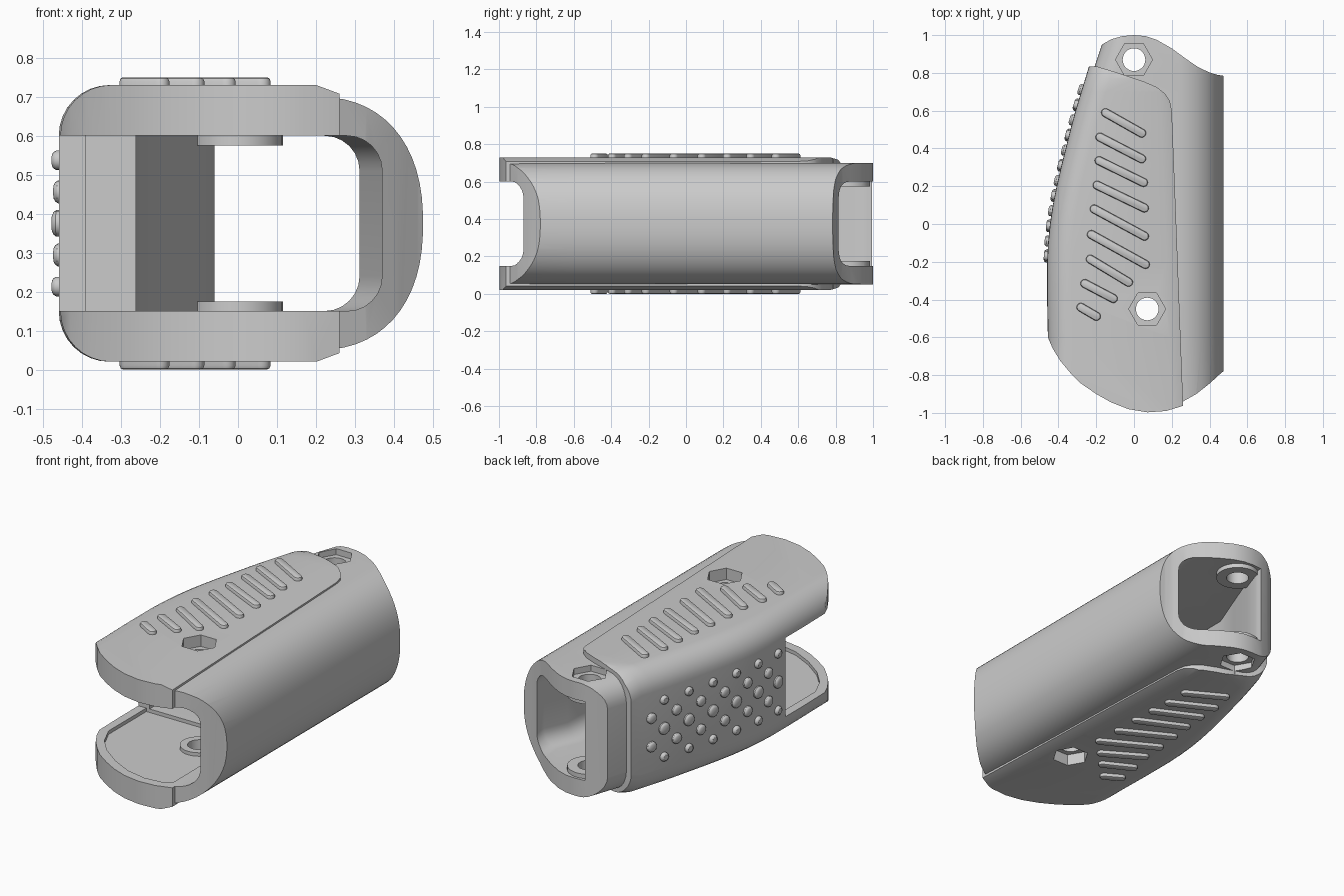
import bpy, bmesh, math
from mathutils import Vector, Matrix

if "Cube" in bpy.data.objects:
    bpy.data.objects.remove(bpy.data.objects["Cube"])

ZC = 0.375


def loft(bm, rings):
    """Skin a list of equal-length closed rings and cap both ends."""
    vs = [[bm.verts.new(p) for p in r] for r in rings]
    n = len(vs[0])
    faces = [bm.faces.new((a[i], a[(i + 1) % n], b[(i + 1) % n], b[i]))
             for a, b in zip(vs, vs[1:]) for i in range(n)]
    faces += [bm.faces.new(vs[0]), bm.faces.new(vs[-1])]
    bmesh.ops.recalc_face_normals(bm, faces=faces)


def make(name, *parts):
    bm = bmesh.new()
    for rings in parts:
        loft(bm, rings)
    me = bpy.data.meshes.new(name)
    bm.to_mesh(me)
    bm.free()
    ob = bpy.data.objects.new(name, me)
    bpy.context.collection.objects.link(ob)
    return ob


def prism(pts, z0, z1):
    return [[(x, y, z) for x, y in pts] for z in (z0, z1)]


def disc(cx, cy, r, z0, z1, n=32):
    return prism([(cx + r * math.cos(2 * math.pi * i / n),
                   cy + r * math.sin(2 * math.pi * i / n)) for i in range(n)], z0, z1)


def boolean(ob, tool, op):
    tool.hide_render = True
    m = ob.modifiers.new(op, 'BOOLEAN')
    m.operation, m.object, m.solver = op, tool, 'EXACT'
    bpy.context.view_layer.objects.active = ob
    bpy.ops.object.modifier_apply(modifier=m.name)
    bpy.data.objects.remove(tool)


def smooth(ob, deg=30):
    bpy.ops.object.select_all(action='DESELECT')
    ob.select_set(True)
    bpy.context.view_layer.objects.active = ob
    bpy.ops.object.shade_smooth_by_angle(angle=math.radians(deg))


# Left side curve of the grip, x as a function of y
LEFT = [(-1.1, -.455), (-.6, -.456), (-.4, -.46), (-.2, -.46), (-.1, -.455), (0, -.445), (.1, -.43),
        (.2, -.41), (.3, -.387), (.4, -.362), (.5, -.337), (.6, -.31), (.7, -.28),
        (.77, -.258), (.84, -.237), (.95, -.2), (1.05, -.165)]


def left(y):
    for (y0, x0), (y1, x1) in zip(LEFT, LEFT[1:]):
        if y <= y1:
            return x0 + (x1 - x0) * (y - y0) / (y1 - y0)
    return LEFT[-1][1]


def section(y, xl, right, h):
    """Cross-section: rounded left corner, given upper right profile, mirrored in z."""
    r = .13
    top = [(xl + r - r * math.cos(a), h - r + r * math.sin(a))
           for a in [math.pi / 2 * i / 8 for i in range(9)]] + right
    return [(x, y, ZC + z) for x, z in top] + [(x, y, ZC - z) for x, z in reversed(top)]


# Inner sleeve: super-elliptic right side, trimmed by its plan outline
curve = []
for i in range(1, 15):
    a = math.pi / 2 * (1 - i / 14.5)
    curve.append((.2 + .275 * max(math.cos(a), 0) ** .87, .325 * math.sin(a) ** .87))
sleeve = make("grip_body", [section(y, x + .03, curve, .325) for y, x in LEFT])
boolean(sleeve, make("sleeve_trim", prism(
    [(-.7, .945), (-.17, .95), (-.12, .978), (-.06, .995), (0, 1), (.06, .995), (.12, .975),
     (.2, .93), (.27, .878), (.34, .83), (.4, .802), (.44, .79), (.5, .78),
     (.5, -.76), (.46, -.79), (.4, -.845), (.33, -.9), (.25, -.945), (.1, -.93),
     (-.2, -.8), (-.42, -.5), (-.7, -.4)], -.3, 1)), 'INTERSECT')

# Outer cover shell on the left, with a bevelled edge on top
rings = []
for y, x in LEFT[:-2]:
    xr = .2 + .06 * (.62 - y) / 1.58
    h = .355 - max(0, y - .77) * .3
    rings.append(section(y, x, [(xr - .06, h), (xr, h - .022)], h))
cover = make("cover", rings)
arc = [(-.7, -.595), (-.456, -.6), (-.43, -.66), (-.39, -.725), (-.34, -.785), (-.28, -.845),
       (-.2, -.9), (-.12, -.945), (-.03, -.98), (.07, -.997), (.17, -.99), (.262, -.962)]
boolean(cover, make("cover_trim", prism(
    arc + [(.2, .6), (.19, .65), (.165, .69), (.12, .725), (.05, .755), (-.1, .805),
           (-.2, .835), (-.7, .836)], -.3, 1)), 'INTERSECT')
boolean(sleeve, cover, 'UNION')
body = sleeve

# Through cavity, open on the left at the front, right corners rounded
STATIONS = [(-1.2, -.8, .37), (-.75, -.8, .37), (-.6, -.8, .312), (-.243, -.8, .312),
            (-.24, -.39, .312), (0, -.39, .312), (.004, -.262, .312), (.42, -.258, .312),
            (.62, -.18, .312), (.75, -.13, .37), (.95, -.06, .37), (1.2, -.06, .37)]
rings = []
for y, xl, xr in STATIONS:
    r = .09
    top = [(xl, .225)] + [(xr - r + r * math.sin(a), .225 - r + r * math.cos(a))
                          for a in [math.pi / 2 * i / 6 for i in range(7)]]
    rings.append([(x, y, ZC + z) for x, z in top] + [(x, y, ZC - z) for x, z in reversed(top)])
boolean(body, make("cavity", rings), 'DIFFERENCE')

# Shallow floor recess inside the two front lips
inset = [(-.41, -.24), (-.41, -.58), (-.36, -.69), (-.28, -.78), (-.17, -.86), (-.05, -.92),
         (.07, -.945), (.17, -.935), (.225, -.91), (.22, -.24)]
boolean(body, make("floor_recess", prism(inset, .13, .62)), 'DIFFERENCE')

# Bosses, bolt holes and hexagonal nut pockets, mirrored top and bottom
BOLTS = [(0, .87, .115, .175), (.07, -.45, .1, .15)]
for x, y, r, z in BOLTS:
    for a, b in ((.1, z), (2 * ZC - z, .65)):
        boolean(body, make("boss", disc(x, y, r, a, b)), 'UNION')
for x, y, r, z in BOLTS:
    boolean(body, make("bolt_hole", disc(x, y, .06, -.2, 1)), 'DIFFERENCE')
    for a, b in ((-.2, .085), (.665, 1)):
        boolean(body, make("nut_pocket", disc(x, y, .098, a, b, 6)), 'DIFFERENCE')
# trim any boss overhang past the rear outline
boolean(body, make("rear_limit", prism([(-.7, -1.1), (.7, -1.1), (.7, 1), (-.7, 1)], -.1, .9)),
        'INTERSECT')
smooth(body)

# Slanted grip bars on both faces
BARS = [(-.17, .60, .06, .47), (-.20, .47, .06, .335), (-.205, .345, .07, .21),
        (-.215, .215, .075, .075), (-.23, .09, .075, -.075), (-.245, -.045, .08, -.225),
        (-.25, -.175, -.01, -.32), (-.28, -.305, -.09, -.405), (-.3, -.43, -.18, -.5)]


def capsule(bar, r, z):
    a, b = Vector(bar[:2]), Vector(bar[2:])
    d = (b - a).normalized()
    t = math.atan2(d.y, d.x)
    a, b = a + d * .022, b - d * .022
    pts = []
    for c, t0 in ((b, t - math.pi / 2), (a, t + math.pi / 2)):
        pts += [(c.x + r * math.cos(t0 + math.pi * i / 8),
                 c.y + r * math.sin(t0 + math.pi * i / 8), z) for i in range(9)]
    return pts


for name, s in (("top_grip_bars", 1), ("bottom_grip_bars", -1)):
    smooth(make(name, *[[capsule(b, r, ZC + s * z) for r, z in
                         ((.023, .34), (.023, .365), (.02, .372), (.014, .375))] for b in BARS]))

# Round studs on the left wall, staggered columns of three and two
studs = []
for i in range(12):
    y = -.17 + i * .08
    x = left(y)
    slope = math.atan2(left(y + .03) - left(y - .03), .06)
    rot = Matrix.Rotation(-slope, 4, 'Z')
    for k in ((-2, 0, 2) if i % 2 == 0 else (-1, 1)):
        r = .034 - .0045 * abs(k)
        studs.append([[Vector((x, y, ZC + k * .081)) + rot @ Vector(
            (-h, r * f * math.cos(a), r * f * math.sin(a)))
            for a in [2 * math.pi * j / 16 for j in range(16)]]
            for f, h in ((1, -.03), (1, .008), (.85, .015), (.6, .019))])
smooth(make("side_studs", *studs))
